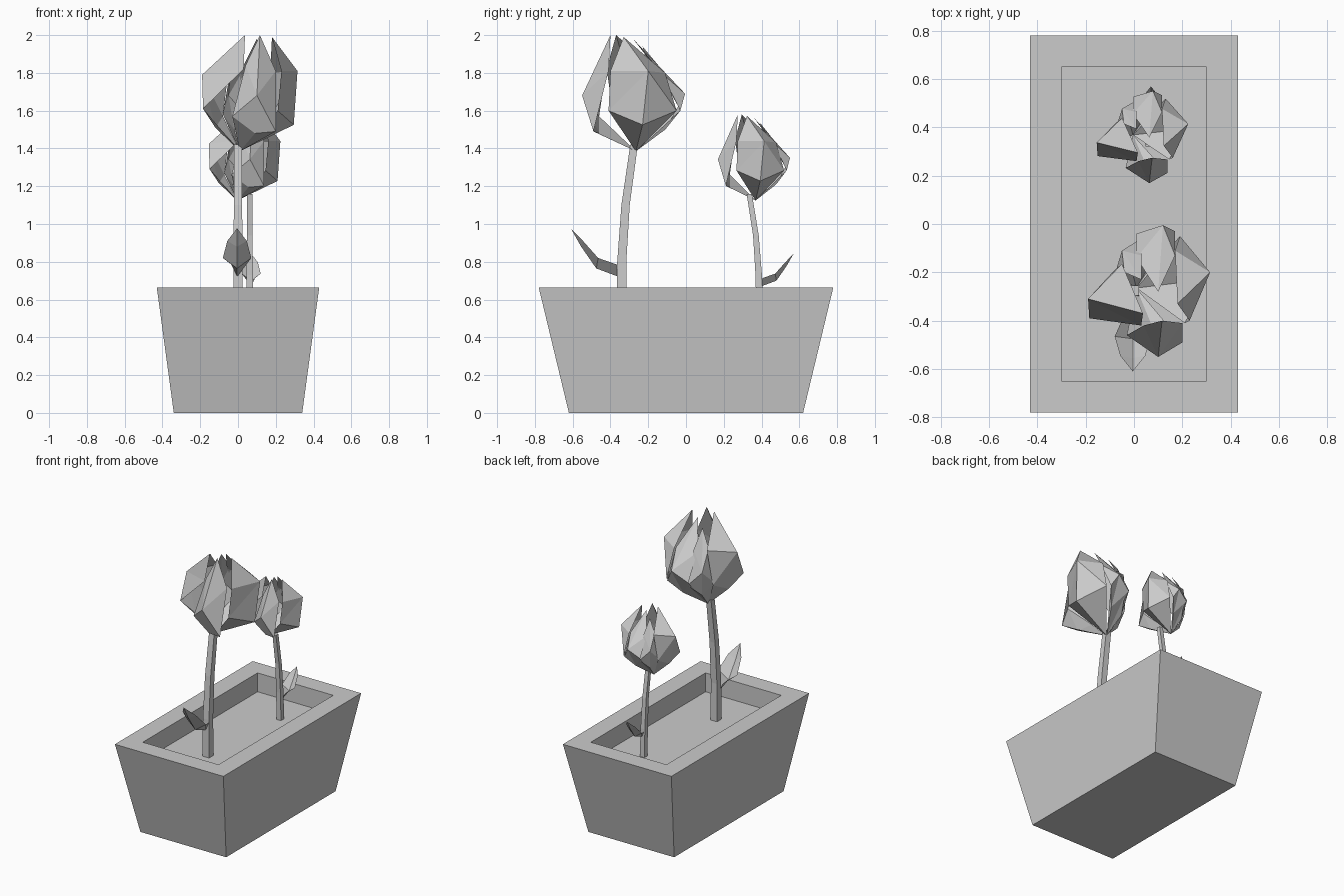
import bpy
from mathutils import Vector


def make(name, verts, faces):
    mesh = bpy.data.meshes.new(name)
    mesh.from_pydata([tuple(v) for v in verts], [], faces)
    mesh.update()
    obj = bpy.data.objects.new(name, mesh)
    bpy.context.collection.objects.link(obj)
    return obj


def ring_loft(name, rings, cap_start=True, cap_end=True):
    # Skin a list of four-cornered rings
    verts = [v for r in rings for v in r]
    faces = []
    for i in range(len(rings) - 1):
        a = i * 4
        for j in range(4):
            k = (j + 1) % 4
            faces.append((a + j, a + k, a + 4 + k, a + 4 + j))
    if cap_start:
        faces.append((3, 2, 1, 0))
    if cap_end:
        n = len(verts) - 4
        faces.append((n, n + 1, n + 2, n + 3))
    return make(name, verts, faces)


def rect(cx, cy, z, hx, hy):
    return [(cx - hx, cy - hy, z), (cx + hx, cy - hy, z),
            (cx + hx, cy + hy, z), (cx - hx, cy + hy, z)]


# Tapered planter box: outer wall, rim, inner wall, soil
ring_loft("planter", [rect(0, 0, 0, 0.34, 0.62), rect(0, 0, 0.665, 0.43, 0.78),
                      rect(0, 0, 0.665, 0.30, 0.65), rect(0, 0, 0.53, 0.30, 0.65)])


# Bent square stems: (y, z, half width) along the path
def stem(name, x, path):
    ring_loft(name, [rect(x, y, z, h, h) for y, z, h in path])


stem("tall_stem", 0, [(-0.34, 0.53, 0.026), (-0.34, 0.8, 0.024),
                      (-0.32, 1.1, 0.022), (-0.275, 1.42, 0.02)])
stem("short_stem", 0.062, [(0.39, 0.53, 0.018), (0.385, 0.73, 0.017),
                           (0.37, 0.94, 0.015), (0.335, 1.16, 0.014)])


# Cupped leaves: rows of half width, edge (out, up), middle (out, up)
def leaf(name, origin, side, s):
    rows = [(0.03, 0.0, 0.065, -0.01, 0.0), (0.075, 0.10, 0.10, 0.11, 0.045),
            (0.052, 0.18, 0.19, 0.19, 0.16), (0.0, 0.245, 0.257, 0.245, 0.257)]
    verts = []
    for w, eo, eu, mo, mu in rows:
        for x, o, u in ((-w, eo, eu), (0, mo, mu), (w, eo, eu)):
            verts.append(Vector(origin) + s * Vector((-side * x, side * o, u)))
    faces = []
    for r in range(2):
        for c in range(2):
            a = r * 3 + c
            faces.append((a, a + 1, a + 4, a + 3))
    faces += [(6, 7, 10), (7, 8, 10)]
    make(name, verts, faces)


leaf("tall_leaf", (-0.005, -0.365, 0.72), -1, 1.0)
leaf("short_leaf", (0.07, 0.405, 0.67), 1, 0.67)

# Petal shapes: low, left, right, bulge, upper left, upper right, tip
BASE = (0.01, -0.265, 1.385)
PETALS = {
    "front": [(0.09, -0.46, 1.48), (-0.03, -0.46, 1.57), (0.2, -0.49, 1.49),
              (0.10, -0.55, 1.68), (0.04, -0.42, 1.84), (0.2, -0.41, 1.81), (0.116, -0.40, 2.0)],
    "left": [(-0.12, -0.31, 1.51), (-0.08, -0.19, 1.57), (-0.185, -0.39, 1.61),
             (-0.19, -0.31, 1.79), (-0.05, -0.165, 1.82), (0.03, -0.42, 1.82), (0.037, -0.37, 2.0)],
    "right": [(0.295, -0.23, 1.525), (0.21, -0.41, 1.6), (0.19, -0.05, 1.6),
              (0.315, -0.2, 1.81), (0.23, -0.40, 1.81), (0.17, -0.11, 1.8), (0.18, -0.33, 1.99)],
    "back": [(0.1, -0.11, 1.5), (0.17, -0.03, 1.6), (0.01, -0.04, 1.62),
             (0.12, -0.005, 1.69), (0.17, -0.13, 1.8), (0.01, -0.14, 1.8), (0.10, -0.28, 1.98)],
    "side": [(-0.02, -0.15, 1.5), (0.03, -0.06, 1.59), (-0.08, -0.21, 1.58),
             (-0.05, -0.11, 1.68), (0.03, -0.13, 1.82), (-0.04, -0.2, 1.82), (0.03, -0.23, 1.94)],
}
FACES = [(0, 1, 2), (0, 3, 1), (1, 4, 2), (1, 3, 4),
         (2, 4, 5), (4, 3, 6), (5, 4, 7), (4, 6, 7)]
CENTRE = Vector((0.0625, -0.28, 1.69))


# Flower heads: the same petals, placed and scaled
def flower(name, centre, scale):
    for part, pts in PETALS.items():
        verts = []
        for p in [BASE] + pts:
            d = Vector(p) - CENTRE
            verts.append([centre[i] + d[i] * scale[i] for i in range(3)])
        make(name + "_petal_" + part, verts, [f[::-1] for f in FACES])


flower("tall", CENTRE, (1, 1, 1))
flower("short", (0.035, 0.358, 1.35), (0.75, 0.70, 0.74))
